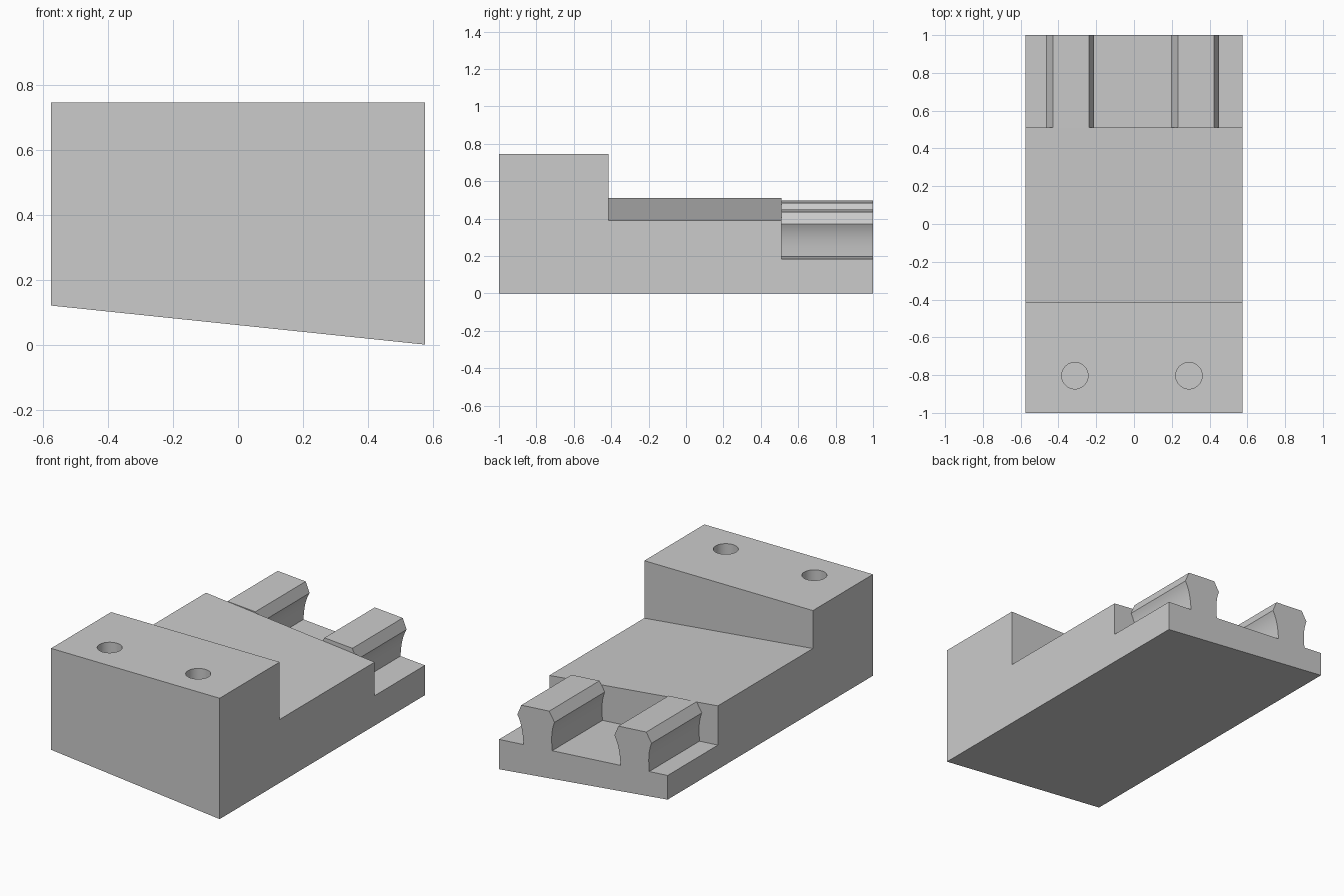
import bpy
import bmesh
import math
from mathutils import Matrix, Vector

cube = bpy.data.objects.get("Cube")
if cube:
    bpy.data.objects.remove(cube, do_unlink=True)

HALF = 0.575          # half width of the body
STEP, REAR = -0.415, 0.51   # where the platform starts and ends

grey = bpy.data.materials.new("light_grey")
grey.use_nodes = True
grey.diffuse_color = (0.6, 0.6, 0.6, 1)
grey.node_tree.nodes["Principled BSDF"].inputs["Base Color"].default_value = (0.6, 0.6, 0.6, 1)


def loft(name, start, end):
    """Solid between two matching outlines."""
    bm = bmesh.new()
    a = [bm.verts.new(p) for p in start]
    b = [bm.verts.new(p) for p in end]
    bm.faces.new(a)
    bm.faces.new(b)
    for i in range(len(a)):
        j = (i + 1) % len(a)
        bm.faces.new((a[i], a[j], b[j], b[i]))
    bmesh.ops.recalc_face_normals(bm, faces=bm.faces)
    mesh = bpy.data.meshes.new(name)
    bm.to_mesh(mesh)
    bm.free()
    mesh.materials.append(grey)
    obj = bpy.data.objects.new(name, mesh)
    bpy.context.collection.objects.link(obj)
    return obj


def select(obj):
    bpy.ops.object.select_all(action='DESELECT')
    obj.select_set(True)
    bpy.context.view_layer.objects.active = obj


def side_outline(x, bottom, floor, platform, top):
    return [(x, y, z) for y, z in (
        (-1, bottom), (1, bottom), (1, floor), (REAR, floor),
        (REAR, platform), (STEP, platform), (STEP, top), (-1, top))]


# Stepped body with sloping underside, platform and rear floor
body = loft("stepped_body",
            side_outline(-HALF, 0.12, 0.269, 0.511, 0.745),
            side_outline(HALF, 0, 0.184, 0.391, 0.745))

# Two blind round holes in the front block
for x in (-0.313, 0.291):
    bpy.ops.mesh.primitive_cylinder_add(vertices=48, radius=0.07, depth=0.7,
                                        location=(x, -0.803, 0.745))
    cutter = bpy.context.object
    cutter.name = "hole_cutter"
    cutter.hide_render = True
    cutter.data.materials.append(grey)
    select(body)
    mod = body.modifiers.new("hole", 'BOOLEAN')
    mod.operation = 'DIFFERENCE'
    mod.solver = 'EXACT'
    mod.object = cutter
    bpy.ops.object.modifier_apply(modifier=mod.name)
    bpy.data.objects.remove(cutter, do_unlink=True)

# Half profile of a rail: flat top, chamfer, hollow neck, foot sunk in the floor
half = [(0.0955, 0), (0.127, -0.062)]
for i in range(1, 13):
    t = i / 12
    half.append((0.098 + 0.029 * (1 - t) ** 3, -0.062 - 0.177 * t))
half.append((0.098, -0.255))
profile = half + [(-x, z) for x, z in reversed(half)]

# Two tilted rails on the rear floor
tilt = Matrix.Rotation(math.atan(0.074), 3, 'Y')
for name, x, z in (("rail_right", -0.334, 0.4905), ("rail_left", 0.328, 0.4425)):
    ends = [[tilt @ Vector((u, 0, v)) + Vector((x, y, z)) for u, v in profile]
            for y in (REAR, 1)]
    loft(name, *ends)

for name in ("stepped_body", "rail_right", "rail_left"):
    select(bpy.data.objects[name])
    bpy.ops.object.shade_smooth_by_angle(angle=math.radians(30))
